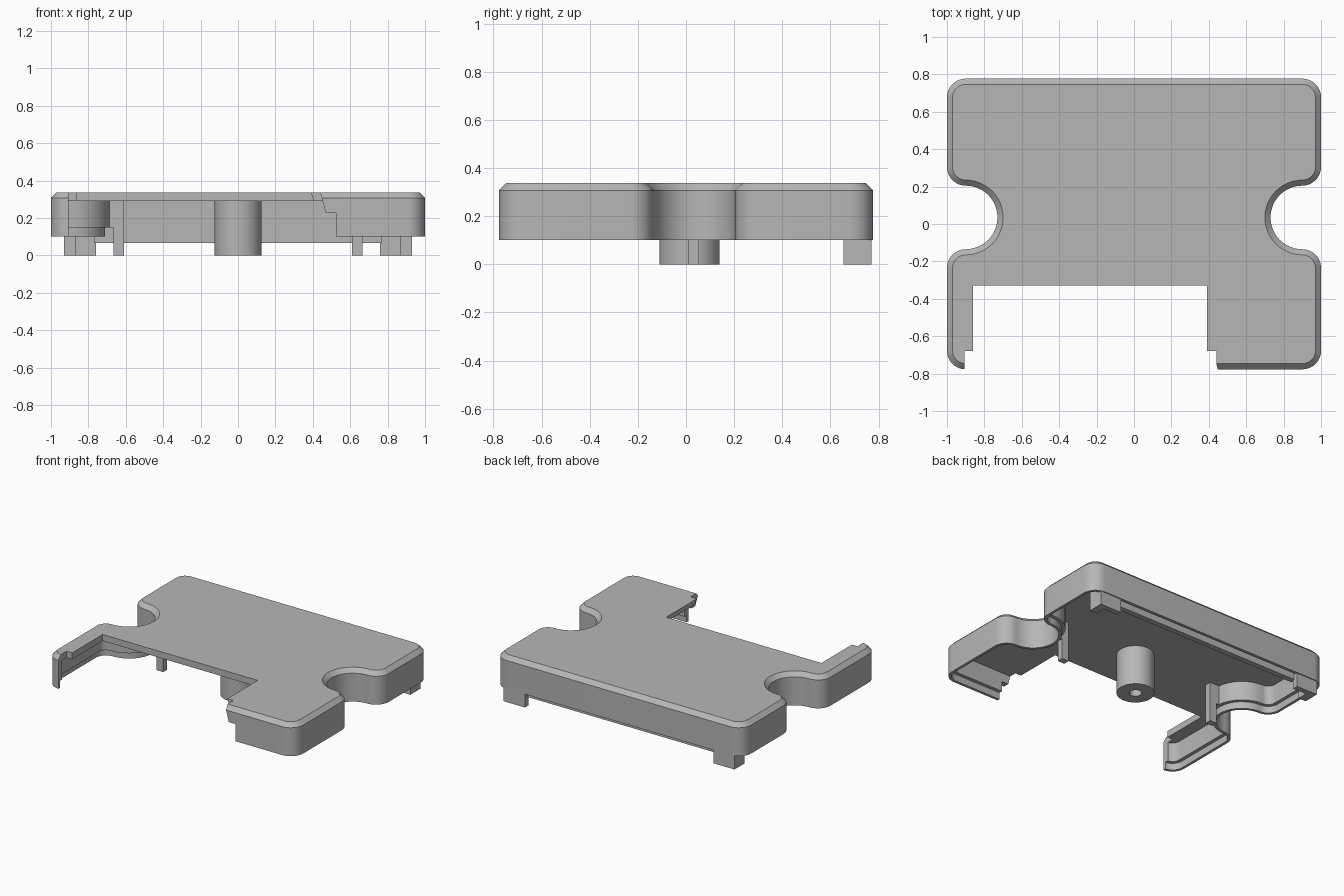
import bpy, bmesh, math

cube = bpy.data.objects.get("Cube")
if cube:
    bpy.data.objects.remove(cube, do_unlink=True)

grey = bpy.data.materials.new("plain_grey")
grey.use_nodes = True
colour = (0.47, 0.47, 0.47, 1)
grey.diffuse_color = colour
grey.node_tree.nodes["Principled BSDF"].inputs["Base Color"].default_value = colour


def finish(name, bm):
    bmesh.ops.recalc_face_normals(bm, faces=bm.faces)
    mesh = bpy.data.meshes.new(name)
    bm.to_mesh(mesh)
    bm.free()
    mesh.materials.append(grey)
    obj = bpy.data.objects.new(name, mesh)
    bpy.context.collection.objects.link(obj)
    return obj


def skin(name, rings):
    """Join matching point rings and cap both ends. Each ring is (points, z)."""
    bm = bmesh.new()
    loops = [[bm.verts.new((x, y, z)) for x, y in pts] for pts, z in rings]
    for a, b in zip(loops, loops[1:]):
        for i in range(len(a)):
            j = (i + 1) % len(a)
            bm.faces.new((a[i], a[j], b[j], b[i]))
    bm.faces.new(loops[0])
    bm.faces.new(loops[-1])
    return finish(name, bm)


def prism(name, profile, y0, y1):
    """Extrude an x-z profile along y."""
    bm = bmesh.new()
    face = bm.faces.new([bm.verts.new((x, y0, z)) for x, z in profile])
    out = bmesh.ops.extrude_face_region(bm, geom=[face])
    moved = [v for v in out["geom"] if isinstance(v, bmesh.types.BMVert)]
    bmesh.ops.translate(bm, verts=moved, vec=(0, y1 - y0, 0))
    return finish(name, bm)


def box(name, x0, x1, y0, y1, z0, z1):
    return prism(name, [(x0, z0), (x1, z0), (x1, z1), (x0, z1)], y0, y1)


def arc(cx, cy, r, start, end, steps):
    angles = [math.radians(start + (end - start) * i / steps) for i in range(steps + 1)]
    return [(cx + r * math.cos(a), cy + r * math.sin(a)) for a in angles]


def smooth(obj):
    bpy.ops.object.select_all(action='DESELECT')
    obj.select_set(True)
    bpy.context.view_layer.objects.active = obj
    bpy.ops.object.shade_smooth_by_angle(angle=math.radians(30))


NOTCH_Y, NOTCH_R, CORNER = 0.035, 0.17, 0.1
HALF_Y = 0.777


def outline(inset):
    """Rounded rectangle with a round bite in each side, offset inward."""
    r, n = CORNER - inset, NOTCH_R + inset
    cx, cy, reach = 1 - CORNER, HALF_Y - CORNER, NOTCH_R + CORNER
    side = arc(cx, -cy, r, -90, 0, 10)
    side += arc(cx, NOTCH_Y - reach, r, 0, 90, 10)
    side += arc(cx, NOTCH_Y, n, 270, 90, 24)[1:-1]
    side += arc(cx, NOTCH_Y + reach, r, -90, 0, 10)
    side += arc(cx, cy, r, 0, 90, 10)
    return side + [(-x, y) for x, y in reversed(side)]


# Hollow cover: chamfered top, walls with a thin stepped lip, open underneath
cover = skin("cover_shell", [
    (outline(0.03), 0.337), (outline(0), 0.307), (outline(0), 0.1),
    (outline(0.02), 0.1), (outline(0.02), 0.15), (outline(0.045), 0.15),
    (outline(0.045), 0.29)])

# Front opening, cut through the top plate and then the front wall
cutters = [
    prism("plate_cutter", [(-0.86, -0.5), (0.405, -0.5), (0.405, 0.29),
                           (0.39, 0.337), (0.39, 0.6), (-0.86, 0.6)], -0.72, -0.33),
    prism("wall_cutter", [(-0.905, -0.5), (0.525, -0.5), (0.525, 0.225), (0.47, 0.225),
                          (0.44, 0.337), (0.44, 0.6), (-0.905, 0.6)], -1, -0.68)]
bpy.context.view_layer.objects.active = cover
for cutter in cutters:
    mod = cover.modifiers.new("opening", 'BOOLEAN')
    mod.operation = 'DIFFERENCE'
    mod.solver = 'EXACT'
    mod.object = cutter
    bpy.ops.object.modifier_apply(modifier=mod.name)
    bpy.data.objects.remove(cutter, do_unlink=True)
smooth(cover)


# Central screw post with a blind hole
def circle(r):
    return arc(0, 0.015, r, 0, 352.5, 47)


post = skin("screw_post", [(circle(0.125), 0.3), (circle(0.125), 0),
                           (circle(0.04), 0), (circle(0.04), 0.25)])
smooth(post)

# Lip inside the back wall
box("back_lip", -0.77, 0.77, 0.70, 0.74, 0.065, 0.3)

# Ribs behind the side notches and L-shaped tabs in the back corners
for label, s in (("left", 1), ("right", -1)):
    prism(label + "_rib", [(s * x, z) for x, z in (
        (0.61, 0), (0.665, 0), (0.665, 0.15), (0.70, 0.15), (0.70, 0.3), (0.61, 0.3))],
        0.01, 0.055)
    box(label + "_tab_back", s * 0.76, s * 0.93, 0.73, 0.77, 0, 0.2)
    box(label + "_tab_side", s * 0.87, s * 0.93, 0.655, 0.77, 0, 0.2)
